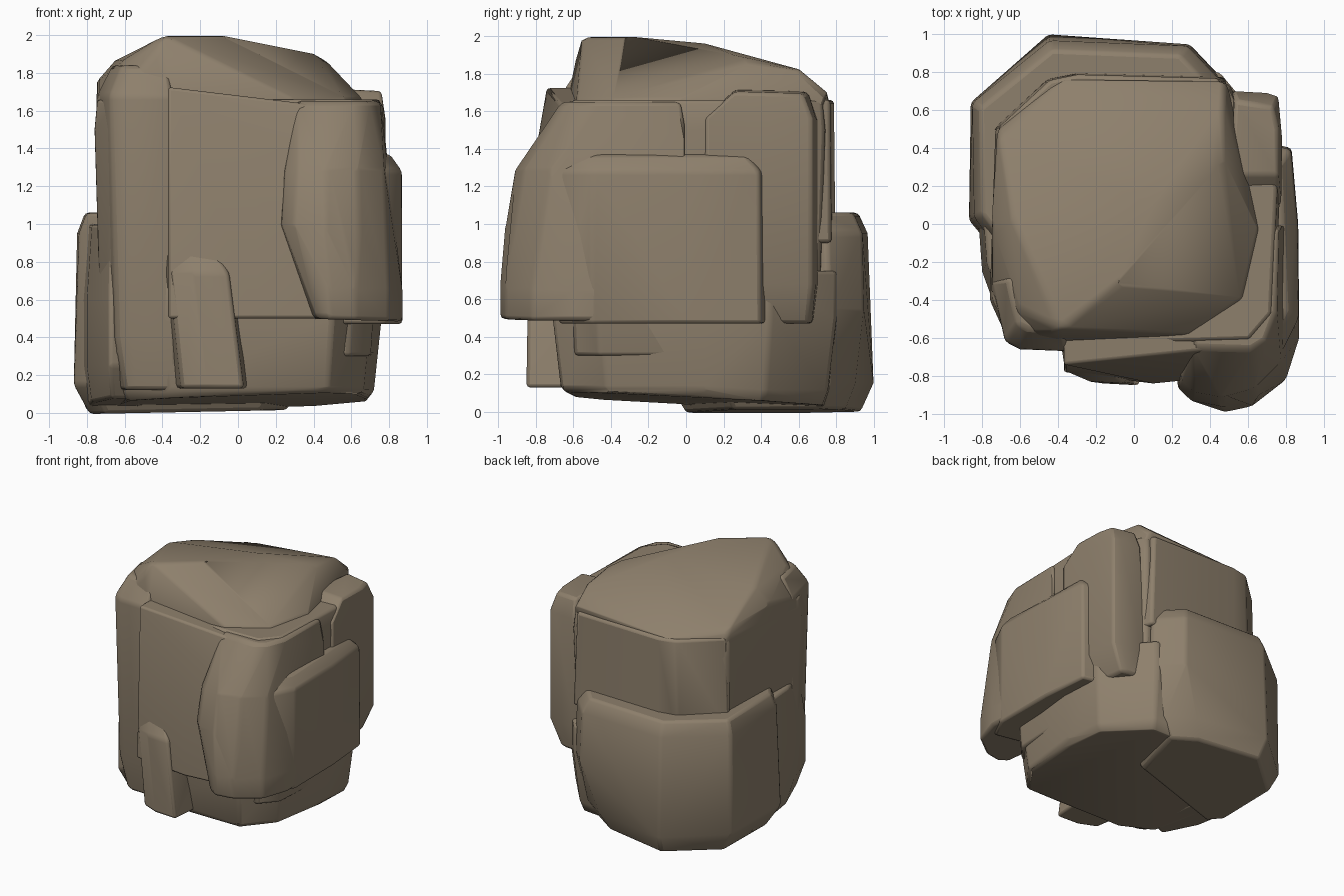
import bpy
import bmesh
import math

old = bpy.data.objects.get("Cube")
if old:
    bpy.data.objects.remove(old, do_unlink=True)

stone = bpy.data.materials.new("warm grey stone")
stone.use_nodes = True
stone_colour = (0.27, 0.215, 0.15, 1)
stone.diffuse_color = stone_colour
stone.node_tree.nodes["Principled BSDF"].inputs["Base Color"].default_value = stone_colour


def ring(outline, z, scale=1, shift=(0, 0), tilt=(0, 0)):
    """Place a plan outline at a height, scaled about its middle, moved and tilted."""
    mid_x = sum(x for x, y in outline) / len(outline)
    mid_y = sum(y for x, y in outline) / len(outline)
    points = []
    for x, y in outline:
        px = mid_x + (x - mid_x) * scale + shift[0]
        py = mid_y + (y - mid_y) * scale + shift[1]
        points.append((px, py, z + px * tilt[0] + py * tilt[1]))
    return points


def chunk(name, *rings, bevel=0.02, smooth=45):
    """Wrap the rings in a faceted hull with softly worn edges."""
    bm = bmesh.new()
    for points in rings:
        for point in points:
            bm.verts.new(point)
    result = bmesh.ops.convex_hull(bm, input=bm.verts)
    loose = [g for g in result["geom_interior"] if isinstance(g, bmesh.types.BMVert)]
    bmesh.ops.delete(bm, geom=loose, context="VERTS")
    bmesh.ops.dissolve_limit(bm, angle_limit=math.radians(4), verts=bm.verts, edges=bm.edges)
    bmesh.ops.recalc_face_normals(bm, faces=bm.faces)
    mesh = bpy.data.meshes.new(name)
    bm.to_mesh(mesh)
    bm.free()
    mesh.materials.append(stone)
    obj = bpy.data.objects.new(name, mesh)
    bpy.context.collection.objects.link(obj)
    worn = obj.modifiers.new("worn edges", "BEVEL")
    worn.width = bevel
    worn.segments = 2
    worn.limit_method = "ANGLE"
    worn.angle_limit = math.radians(25)
    bpy.ops.object.select_all(action="DESELECT")
    obj.select_set(True)
    bpy.context.view_layer.objects.active = obj
    bpy.ops.object.shade_smooth_by_angle(angle=math.radians(smooth))


# Foot of the boulder, tapering inwards below the overhang
foot = [(-.66, -.5), (-.4, -.66), (.5, -.71), (.7, -.45), (.76, .1),
        (.74, .45), (.45, .8), (-.5, .85), (-.8, .4)]
chunk("foot", ring(foot, .06, .9, tilt=(.03, -.05)), ring(foot, .12, .94),
      ring(foot, .5), ring(foot, .75))

# Main body, rising to the shoulder line
body = [(-.76, -.4), (-.66, -.62), (-.38, -.65), (.62, -.62), (.74, -.48),
        (.77, .2), (.5, .74), (-.4, .77), (-.73, .5)]
chunk("body", ring(body, .3, .95), ring(body, .9), ring(body, 1.5),
      ring(body, 1.66, .98))

# Domed crown, highest at the front and falling away to every side
crest = [(-.44, -.58, 1.9), (-.39, -.55, 2), (-.1, -.33, 2), (.1, .1, 1.96),
         (.4, .25, 1.9), (.47, .35, 1.86), (.47, .62, 1.82)]
brow = [(-.65, .05, 1.87), (-.6, -.45, 1.87), (-.75, 0, 1.75), (-.71, .45, 1.72),
        (-.4, .76, 1.65), (.48, .75, 1.7)]
eaves = [(-.75, -.35), (-.66, -.58), (-.37, -.63), (.3, -.58), (.58, -.4),
         (.66, -.05), (.5, .7), (-.4, .76), (-.72, .5)]
chunk("crown", ring(eaves, 1.55), ring(eaves, 1.66), brow, crest, bevel=.03, smooth=50)

# Front left column, rounding back into the crown
column = [(-.75, -.3), (-.68, -.62), (-.6, -.66), (-.35, -.67), (-.35, -.2)]
chunk("left_column", ring(column, .12, .85, shift=(.06, .03)), ring(column, .4, .95, shift=(.03, 0)),
      ring(column, .95), ring(column, 1.68), ring(column, 1.84, .75, shift=(.03, .06)), bevel=.03)

# Front slab with its sharp left edge
slab = [(-.37, -.78), (.1, -.84), (.7, -.78), (.76, -.4), (-.37, -.4)]
slab_top = [(-.37, -.74), (.1, -.67), (.62, -.64), (.74, -.4), (-.37, -.5)]
chunk("front_slab", ring(slab, .5), ring(slab, 1.15),
      ring(slab_top, 1.68, tilt=(-.12, .0)), bevel=.015)

# Front step reaching down to the foot
step = [(-.34, -.78), (-.2, -.84), (-.01, -.85), (.03, -.4), (-.4, -.4)]
chunk("front_step", ring(step, .13, shift=(.04, 0)), ring(step, .5),
      ring(step, .74, .95, shift=(-.03, 0)), ring(step, .85, .75, shift=(-.06, .02)))

# Front right bulge, curving back up into the slab over a flat underside
belly = [(.42, -.95), (.48, -.99), (.62, -.96), (.8, -.82), (.87, -.6), (.86, -.1), (.35, -.4)]
cheek = [(.23, -.86), (.3, -.93), (.46, -.96), (.64, -.91), (.79, -.76), (.82, -.5),
         (.8, 0), (.2, -.4)]
temple = [(.3, -.66), (.62, -.67), (.7, -.62), (.76, -.46), (.77, 0), (.3, -.3)]
chunk("front_bulge", ring(belly, .51, tilt=(-.03, 0)), ring(belly, .65),
      ring(cheek, 1), ring(cheek, 1.28, .94, shift=(0, .03)),
      ring(temple, 1.55), ring(temple, 1.65, .96), bevel=.03, smooth=50)

# Overhanging flank slab, thickest below its middle and ending in a shallow step
flank = [(.4, -.6), (.78, -.68), (.87, -.5), (.865, 0), (.83, .4), (.4, .5)]
chunk("flank_slab", ring(flank, .47), ring(flank, .8),
      ring(flank, 1.28, .985), ring(flank, 1.37, .85, shift=(-.04, 0)))

# Tall corner piece closing the back of the flank, drawn in at its foot
corner = [(.5, .1), (.775, .1), (.78, .45), (.76, .67), (.7, .69), (.52, .7)]
cap = [(.51, .26), (.76, .26), (.76, .5), (.73, .62), (.53, .65)]
chunk("corner_piece", ring(corner, .47, shift=(-.09, -.02)), ring(corner, .68),
      ring(corner, 1.56), ring(cap, 1.75, tilt=(-.05, -.03)))

# Low ledge wrapping the back and the far side
ledge = [(.48, .76), (.3, .95), (-.2, .92), (-.45, .98), (-.87, .64),
         (-.86, .02), (-.77, -.1), (.2, .2)]
ledge_foot = [(.36, .76), (.15, .9), (-.2, .93), (-.45, 1), (-.86, .64),
              (-.87, .02), (-.77, -.1), (.2, .2)]
chunk("back_ledge", ring(ledge_foot, .01, .85, tilt=(.02, 0)), ring(ledge_foot, .15),
      ring(ledge, .55, .99), ring(ledge, .95, .97),
      ring(ledge, 1.06, .9, shift=(0, -.02)))

# Sunken strip between ledge and crown
strip = [(.5, .6), (.46, .77), (-.3, .79), (-.45, .76), (-.73, .5), (-.5, .4)]
chunk("back_strip", ring(strip, .9, 1.03), ring(strip, 1.35), ring(strip, 1.66, .98))

# Flared toe below the far side, lifting towards the front
toe = [(-.84, .3), (-.8, -.25), (-.68, -.58), (-.5, -.5), (-.5, .3)]
chunk("side_toe", ring(toe, .04, .88, shift=(.01, .06), tilt=(0, -.08)), ring(toe, .25),
      ring(toe, .6), ring(toe, 1, .88, shift=(.01, .03)))
